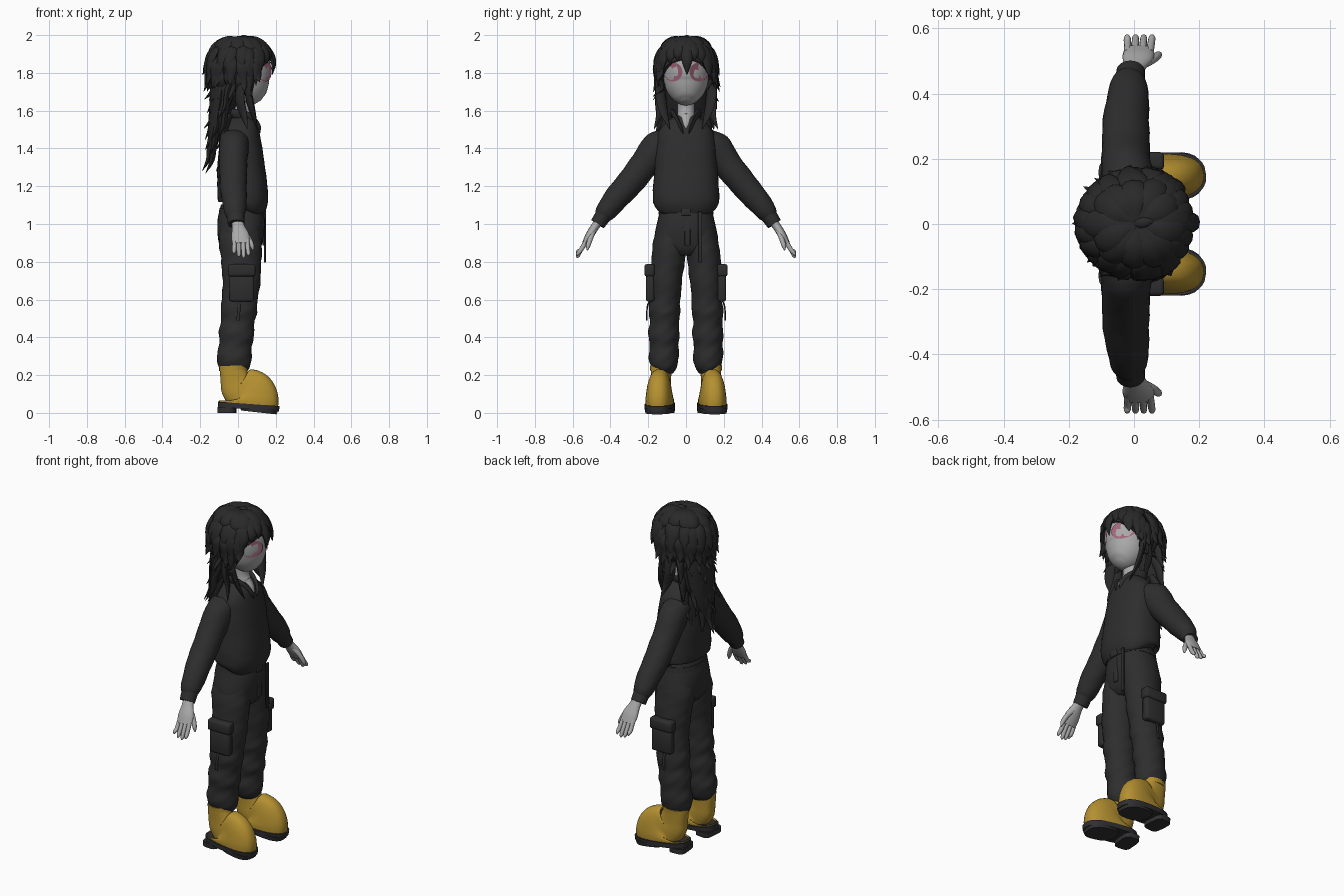
import bpy, bmesh, math, random
from math import sin, cos, pi, radians
from mathutils import Vector
from mathutils.bvhtree import BVHTree

random.seed(4)
if "Cube" in bpy.data.objects:
    bpy.data.objects.remove(bpy.data.objects["Cube"])


def material(name, *rgb):
    m = bpy.data.materials.new(name)
    m.use_nodes = True
    m.diffuse_color = (*rgb, 1)
    m.node_tree.nodes["Principled BSDF"].inputs["Base Color"].default_value = (*rgb, 1)
    return m


SKIN = material("pale_grey_skin", .40, .40, .40)
HAIR = material("black_hair", .022, .022, .023)
CLOTH = material("charcoal_cloth", .027, .027, .027)
BOOT = material("mustard_leather", .46, .28, .03)
SOLE = material("dark_rubber", .03, .03, .033)
LACE = material("brown_laces", .09, .04, .008)
PINK = material("rose_lens", .36, .13, .19)


def finish(name, bm, mat, angle=50):
    bmesh.ops.recalc_face_normals(bm, faces=bm.faces)
    mesh = bpy.data.meshes.new(name)
    bm.to_mesh(mesh)
    bm.free()
    mesh.materials.append(mat)
    ob = bpy.data.objects.new(name, mesh)
    bpy.context.collection.objects.link(ob)
    bpy.ops.object.select_all(action='DESELECT')
    ob.select_set(True)
    bpy.context.view_layer.objects.active = ob
    bpy.ops.object.shade_smooth_by_angle(angle=radians(angle))
    return ob


def spline(rows, steps):
    """Catmull-Rom interpolation through rows of values."""
    vs = [Vector(r) for r in rows]
    vs = [2 * vs[0] - vs[1]] + vs + [2 * vs[-1] - vs[-2]]
    out = []
    for a, b, c, d in zip(vs, vs[1:], vs[2:], vs[3:]):
        for i in range(steps):
            t = i / steps
            out.append(.5 * (2 * b + (c - a) * t + (2 * a - 5 * b + 4 * c - d) * t * t
                             + (3 * b - a - 3 * c + d) * t ** 3))
    return out + [vs[-2]]


def tube(name, rows, mat, side=(0, 1, 0), segs=24, steps=4, power=2, ripple=0, bm=None):
    """Loft rings of (x, y, z, half width along side, half depth)."""
    own = bm is None
    bm = bm or bmesh.new()
    data = spline(rows, steps)
    pts = [Vector(d[:3]) for d in data]
    rings = []
    for k, d in enumerate(data):
        t = (pts[min(k + 1, len(pts) - 1)] - pts[max(k - 1, 0)]).normalized()
        u = Vector(side)
        u = (u - t * u.dot(t)).normalized()
        n = t.cross(u)
        ring = []
        for i in range(segs):
            a = 2 * pi * i / segs
            c, s = cos(a), sin(a)
            c, s = (math.copysign(abs(v) ** (2 / power), v) for v in (c, s))
            f = 1 + ripple * sin(62 * pts[k].z + 2 * a) * cos(a * 3 + 21 * pts[k].z)
            ring.append(bm.verts.new(pts[k] + u * c * f * max(d[3], .001) + n * s * f * max(d[4], .001)))
        rings.append(ring)
    for r, q in zip(rings, rings[1:]):
        for i in range(segs):
            j = (i + 1) % segs
            bm.faces.new((r[i], r[j], q[j], q[i]))
    bm.faces.new(rings[0])
    bm.faces.new(rings[-1])
    return finish(name, bm, mat) if own else None


def stack(name, rows, mat, y=0, **kw):
    """Upright loft from rows of (z, back x, front x, half width)."""
    return tube(name, [((b + f) / 2, y, z, w, (f - b) / 2) for z, b, f, w in rows], mat, **kw)


def plate(name, centre, size, mat, bevel=.008):
    bm = bmesh.new()
    bmesh.ops.create_cube(bm, size=1)
    for v in bm.verts:
        v.co = Vector(a * b for a, b in zip(v.co, size)) + Vector(centre)
    bmesh.ops.bevel(bm, geom=bm.edges[:], offset=bevel, segments=2, affect='EDGES', profile=.5)
    return finish(name, bm, mat)


# Head and neck
face = stack("head", [(1.643, .08, .125, .022), (1.66, .03, .155, .06), (1.70, -.03, .174, .097),
                      (1.74, -.07, .178, .114), (1.80, -.1, .176, .126), (1.87, -.11, .165, .125),
                      (1.93, -.09, .13, .1), (1.96, -.03, .07, .04)], SKIN, segs=32)
tube("neck", [(.025, 0, 1.72, .05, .05), (.02, 0, 1.62, .045, .044), (.03, 0, 1.56, .046, .05),
              (.07, 0, 1.525, .032, .035), (.097, 0, 1.49, .004, .015)], SKIN)

# Round lenses draped over the face
tree = BVHTree.FromPolygons([v.co for v in face.data.vertices], [p.vertices for p in face.data.polygons])
for s, label in ((1, "left"), (-1, "right")):
    bm = bmesh.new()
    bmesh.ops.create_circle(bm, cap_ends=True, segments=32, radius=.05)
    bmesh.ops.inset_region(bm, faces=bm.faces[:], thickness=.02, use_even_offset=True)
    for v in bm.verts:
        y, z = v.co.x + s * .069, v.co.y + 1.805
        hit = tree.ray_cast(Vector((1, y, z)), Vector((-1, 0, 0)))[0]
        v.co = Vector(((hit.x if hit else .1) + .006, y, z))
    finish(label + "_lens", bm, PINK)

# Hair cap, cut away along a slope over the face
HC, HR = Vector((.012, 0, 1.822)), Vector((.17, .152, .166))
bm = bmesh.new()
bmesh.ops.create_uvsphere(bm, u_segments=32, v_segments=20, radius=1)
for v in bm.verts:
    v.co = HC + v.co * HR
cut = bmesh.ops.bisect_plane(bm, geom=bm.verts[:] + bm.edges[:] + bm.faces[:], plane_co=(.19, 0, 1.89),
                             plane_no=(.75, 0, -.75), clear_outer=True)
bmesh.ops.holes_fill(bm, edges=bm.edges[:])
finish("hair_cap", bm, HAIR)


def on_head(az, el, k=1.0):
    a, e = radians(az), radians(el)
    return HC + Vector((cos(e) * cos(a), cos(e) * sin(a), sin(e))) * HR * k


def lock(bm, az, el0, el1, width, flare=.02, drop=.05, turn=0):
    """Pointed lock that follows the skull, then flicks outward."""
    mid, end = on_head(az + turn / 2, (el0 + el1) / 2, 1.05), on_head(az + turn, el1, 1.06)
    a = radians(az + turn)
    out = Vector((cos(a), sin(a), 0))
    tip = end + out * flare - Vector((0, 0, drop))
    tube("", [(*on_head(az, el0, .97), width * .4, .008), (*mid, width, .016),
              (*end, width * .85, .016), (*tip, .001, .001)],
         HAIR, side=(-sin(a), cos(a), 0), segs=8, steps=4, bm=bm)


def strand(bm, rows, side=(0, 1, 0)):
    tube("", rows, HAIR, side=side, segs=8, steps=4, bm=bm)


# Crown and side layers of hair
bm = bmesh.new()
for count, el0, el1, width, flare, drop, gap in ((13, 84, 38, .042, .006, .05, 0),
                                                 (15, 55, 10, .036, .016, .05, 40),
                                                 (17, 25, -14, .032, .022, .055, 58),
                                                 (15, 0, -38, .03, .04, .06, 72)):
    for i in range(count):
        az = gap + (360 - 2 * gap) * (i + .5) / count + random.uniform(-5, 5)
        lock(bm, az, el0, el1 + random.uniform(-6, 6), width, flare * random.uniform(.5, 1.3),
             drop * random.uniform(.7, 1.3), random.uniform(-8, 8))
strand(bm, [(.0, 0, 1.975, .01, .01), (.03, .005, 1.992, .016, .009), (.07, .01, 1.985, .001, .001)])
finish("layered_hair", bm, HAIR)

# Fringe: a middle point between the lenses, shorter sides, long temples
bm = bmesh.new()
lock(bm, 2, 75, 14, .032, -.005, .075)
for s in (1, -1):
    lock(bm, s * 14, 75, 28, .034, .004, .04, s * 4)
    lock(bm, s * 26, 72, 24, .036, .004, .045, s * 8)
    lock(bm, s * 42, 70, 14, .034, 0, .06, s * 10)
    lock(bm, s * 55, 60, 0, .03, .004, .09, s * 8)
    lock(bm, s * 68, 45, -15, .03, .01, .1, s * 6)
    strand(bm, [(.05, s * .13, 1.80, .02, .016), (.055, s * .135, 1.70, .03, .016),
                (.075, s * .12, 1.6, .026, .014), (.105, s * .085, 1.5, .001, .001)], (.5, s, 0))
    strand(bm, [(.02, s * .14, 1.78, .025, .016), (.01, s * .14, 1.66, .032, .018),
                (.03, s * .14, 1.58, .024, .014), (.05, s * .17, 1.5, .001, .001)], (.7, s * .7, 0))
finish("fringe", bm, HAIR)

# Long hair down the back
tube("back_hair_mass", [(-.03, 0, 1.82, .13, .1), (-.065, 0, 1.7, .125, .085), (-.095, 0, 1.58, .115, .06),
                        (-.125, 0, 1.47, .085, .035), (-.145, 0, 1.36, .03, .015)], HAIR)
bm = bmesh.new()
for row, (top, depth, spread) in enumerate(((1.78, -.125, .135), (1.68, -.135, .13), (1.58, -.14, .11),
                                            (1.5, -.145, .075))):
    count = 8 - row
    for i in range(count):
        f = 2 * i / (count - 1) - 1
        y, x = f * spread, depth + .07 * f * f
        length = random.uniform(.17, .24)
        strand(bm, [(x + .03, y * .85, top, .018, .012), (x, y, top - length * .35, .028, .017),
                    (x - .01, y * 1.05, top - length * .7, .02, .013),
                    (x - random.uniform(.015, .055), y * 1.2 + random.uniform(-.02, .02), top - length, .001, .001)])
finish("back_hair_locks", bm, HAIR)

# Sweater body with gathered hem
stack("sweater", [(1.085, -.085, .125, .145), (1.10, -.098, .15, .168), (1.13, -.106, .16, .176),
                  (1.2, -.11, .155, .174), (1.3, -.11, .143, .166), (1.4, -.102, .128, .16),
                  (1.48, -.098, .113, .148), (1.53, -.088, .095, .112), (1.565, -.065, .06, .065)],
      CLOTH, segs=40, power=2.4, ripple=.008)

# Trousers: hips, fly, belt and hanging strap
stack("hips", [(.84, -.07, .09, .10), (.88, -.095, .122, .16), (.94, -.108, .136, .166),
               (1.02, -.108, .142, .15), (1.1, -.09, .13, .132)], CLOTH, segs=32, power=2.3)
stack("belt", [(1.05, -.102, .142, .146), (1.08, -.098, .14, .142)], CLOTH, segs=32, power=2.3)
plate("buckle", (.142, 0, 1.065), (.014, .05, .04), CLOTH, .004)
plate("hanging_strap", (.142, .075, .93), (.01, .022, .27), CLOTH, .003)
plate("fly", (.136, .008, .96), (.012, .03, .15), CLOTH, .004)

for s, label in ((1, "left"), (-1, "right")):
    # Trouser leg, gathered at the ankle
    legs = [(1.0, -.09, .12, .075, .075), (.9, -.1, .126, .085, .088), (.8, -.088, .124, .096, .088),
            (.7, -.082, .118, .105, .084), (.6, -.084, .104, .11, .08), (.54, -.094, .1, .114, .084),
            (.48, -.088, .088, .115, .077), (.42, -.102, .086, .116, .083), (.36, -.1, .072, .117, .076),
            (.3, -.11, .074, .117, .08), (.25, -.108, .062, .117, .07), (.215, -.09, .04, .12, .052)]
    tube(label + "_trouser_leg", [((b + f) / 2, s * y, z, w, (f - b) / 2) for z, b, f, y, w in legs],
         CLOTH, segs=32, ripple=.035)
    plate(label + "_cargo_pocket", (.02, s * .19, .66), (.13, .045, .14), CLOTH, .012)
    plate(label + "_pocket_flap", (.02, s * .193, .755), (.145, .055, .065), CLOTH, .012)
    tube(label + "_pocket_strap", [(.0, s * .19, .6, .008, .004), (.005, s * .205, .56, .008, .004),
                                   (0, s * .208, .49, .008, .003)], CLOTH, side=(1, 0, 0), segs=8)

    # Sleeve and cuff
    tube(label + "_sleeve", [(-.02, s * .1, 1.46, .075, .055), (-.022, s * .15, 1.405, .078, .088),
                             (-.025, s * .22, 1.315, .074, .077), (-.025, s * .3, 1.215, .072, .072),
                             (-.02, s * .37, 1.135, .066, .066), (-.016, s * .425, 1.065, .057, .055),
                             (-.012, s * .445, 1.035, .044, .042)], CLOTH, side=(1, 0, 0), ripple=.025)
    tube(label + "_cuff", [(-.013, s * .435, 1.05, .046, .044), (-.01, s * .468, 1.0, .044, .04)],
         CLOTH, side=(1, 0, 0))

    # Hand with thumb toward the front
    bm = bmesh.new()
    tube("", [(-.006, s * .45, 1.03, .03, .025), (.002, s * .482, .985, .034, .022),
              (.012, s * .51, .94, .048, .022), (.016, s * .535, .895, .046, .016)],
         SKIN, side=(1, 0, 0), segs=16, bm=bm)
    for i in range(4):
        x, tip = -.018 + .022 * i, (.843, .826, .82, .832)[i]
        tube("", [(x, s * .525, .915, .012, .013), (x * 1.1, s * .555, .865, .0115, .012),
                  (x * 1.15, s * .572, tip + .012, .01, .01), (x * 1.15, s * .578, tip, .003, .003)],
             SKIN, side=(1, 0, 0), segs=10, bm=bm)
    tube("", [(.025, s * .49, .965, .016, .016), (.056, s * .505, .925, .014, .014),
              (.074, s * .518, .885, .012, .012), (.08, s * .522, .86, .003, .003)],
         SKIN, side=(1, 0, 0), segs=10, bm=bm)
    finish(label + "_hand", bm, SKIN)

    # Collar wing
    tube(label + "_collar", [(-.06, s * .02, 1.58, .025, .01), (-.02, s * .068, 1.585, .026, .01),
                             (.05, s * .055, 1.565, .028, .01), (.1, s * .03, 1.515, .022, .008),
                             (.115, s * .015, 1.48, .003, .003)], CLOTH, side=(0, s * .3, 1), segs=12)

    # Boot: upper, welt, heel, tread, laces
    parts = [stack(label + "_boot", [(.04, -.1, .212, .072), (.07, -.1, .215, .073), (.098, -.098, .2, .068),
                                     (.118, -.096, .16, .06), (.135, -.095, .095, .055), (.17, -.094, .066, .053),
                                     (.22, -.096, .046, .054), (.25, -.096, .042, .055)], BOOT, segs=32, power=2.5),
             stack(label + "_welt", [(.02, -.108, .218, .076), (.048, -.108, .222, .078)], SOLE, segs=32, power=2.7),
             stack(label + "_heel", [(0, -.107, -.01, .068), (.03, -.107, -.01, .07)], SOLE, power=4),
             stack(label + "_tread", [(.003, .015, .205, .07), (.03, .01, .216, .075)], SOLE, power=2.8),
             stack(label + "_boot_collar", [(.225, -.1, .05, .058), (.25, -.1, .048, .06)], BOOT)]
    for i in range(5):
        z = .128 + i * .018
        x = .098 - .04 * min(1, i / 2.5)
        parts.append(plate(f"{label}_lace_{i + 1}", (x, 0, z), (.034, .062, .012), LACE, .004))
    parts.append(stack(label + "_tongue", [(.125, .04, .106, .03), (.145, .03, .08, .028), (.18, .02, .069, .026),
                                           (.21, .01, .058, .026)], LACE, segs=16))
    for ob in parts:
        ob.location.y = s * .134
        ob.rotation_euler.z = s * radians(5)
